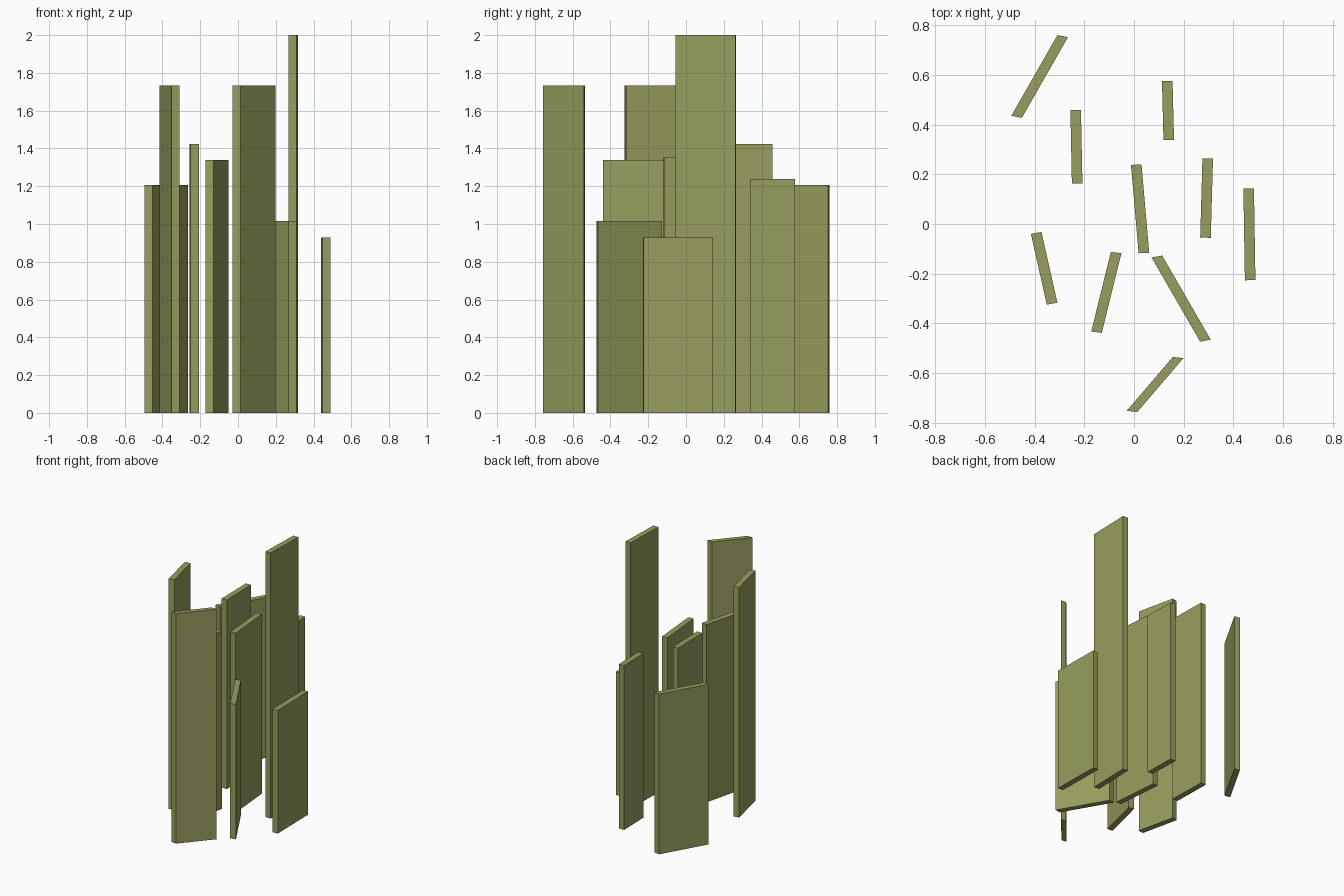
import bpy
import bmesh
from mathutils import Vector

if "Cube" in bpy.data.objects:
    bpy.data.objects.remove(bpy.data.objects["Cube"])

mat = bpy.data.materials.new("olive")
mat.diffuse_color = (0.31, 0.34, 0.11, 1)
mat.use_nodes = True
mat.node_tree.nodes["Principled BSDF"].inputs["Base Color"].default_value = mat.diffuse_color


def slab(name, back, front, skew, height):
    """Upright skewed slab between two end midpoints; ends are 0.042 wide and tilt by skew."""
    half = Vector((0.0213, skew / 2, 0))
    a, b = Vector((*front, 0)), Vector((*back, 0))
    bm = bmesh.new()
    base = bm.faces.new([bm.verts.new(p) for p in (a - half, a + half, b + half, b - half)])
    top = bmesh.ops.extrude_face_region(bm, geom=[base], use_keep_orig=True)["geom"]
    bmesh.ops.translate(bm, vec=(0, 0, height),
                        verts=[v for v in top if isinstance(v, bmesh.types.BMVert)])
    bmesh.ops.recalc_face_normals(bm, faces=bm.faces)
    mesh = bpy.data.meshes.new(name)
    bm.to_mesh(mesh)
    bm.free()
    mesh.materials.append(mat)
    bpy.context.collection.objects.link(bpy.data.objects.new(name, mesh))


# Blades: back end midpoint, front end midpoint, end skew, height
blades = [
    ((-0.287, 0.757), (-0.473, 0.432), -0.008, 1.207),
    ((-0.235, 0.459), (-0.229, 0.164), 0.0, 1.424),
    ((0.134, 0.576), (0.140, 0.338), 0.0, 1.238),
    ((0.009, 0.239), (0.040, -0.117), 0.002, 1.352),
    ((0.297, 0.264), (0.288, -0.055), -0.002, 2.0),
    ((0.462, 0.143), (0.468, -0.226), 0.002, 0.928),
    ((-0.394, -0.036), (-0.330, -0.321), 0.008, 1.733),
    ((-0.072, -0.115), (-0.151, -0.436), -0.005, 1.338),
    ((0.092, -0.131), (0.288, -0.470), 0.008, 1.016),
    ((0.178, -0.538), (-0.008, -0.755), -0.005, 1.733),
]
for i, blade in enumerate(blades, 1):
    slab(f"grass_blade_{i}", *blade)
